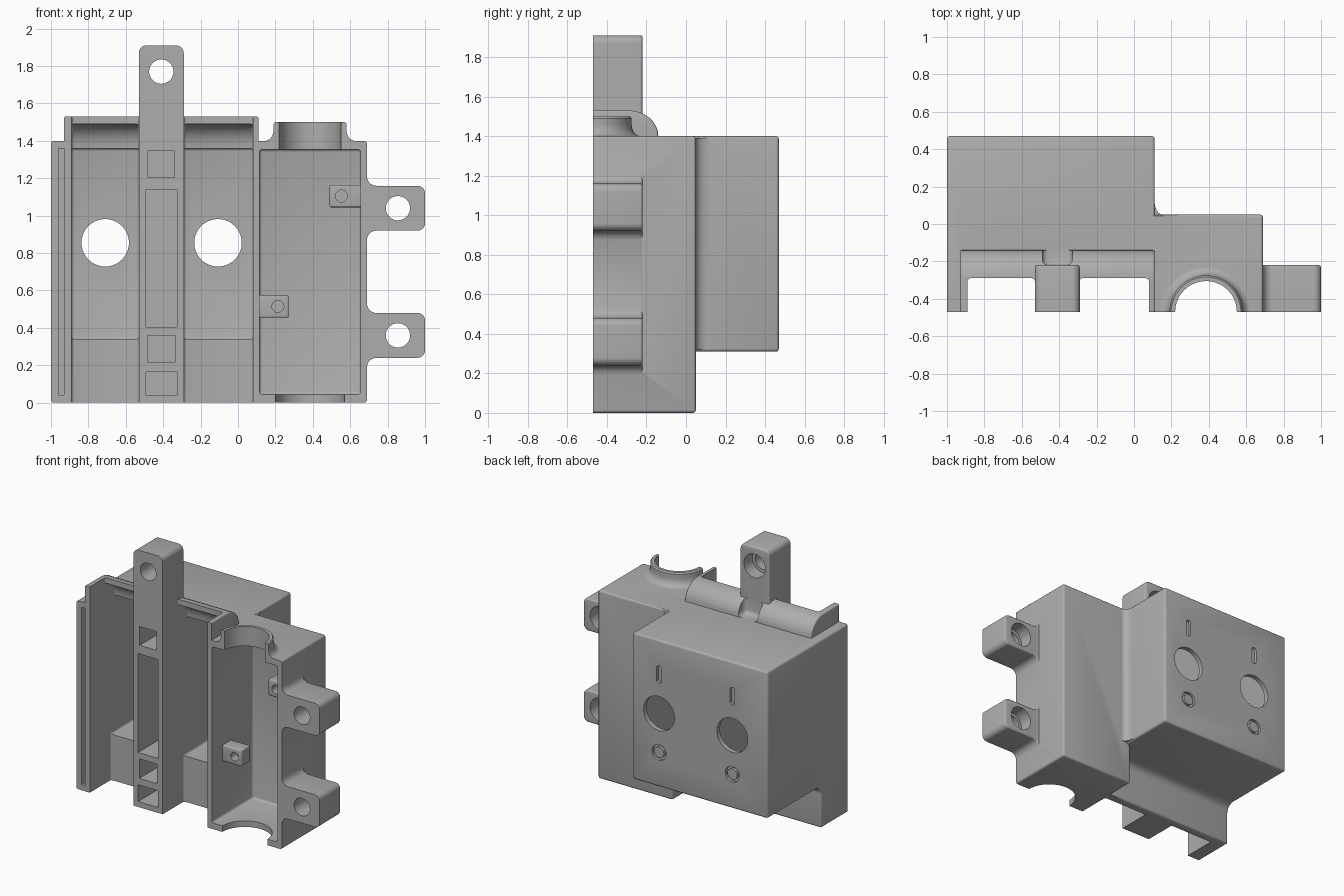
import bpy, bmesh, math
from mathutils import Vector

if "Cube" in bpy.data.objects:
    bpy.data.objects.remove(bpy.data.objects["Cube"])

grey = bpy.data.materials.new("matte grey")
grey.use_nodes = True
tone = (0.42, 0.42, 0.42, 1)
grey.diffuse_color = tone
grey.node_tree.nodes["Principled BSDF"].inputs["Base Color"].default_value = tone

FRONT, BACK, TOP = -0.47, 0.47, 1.4
OUT = -0.7            # cutters start in front of the open face
LUG_BACK = -0.22


def finish(name, bm):
    bmesh.ops.recalc_face_normals(bm, faces=bm.faces[:])
    mesh = bpy.data.meshes.new(name)
    bm.to_mesh(mesh)
    bm.free()
    mesh.materials.append(grey)
    ob = bpy.data.objects.new(name, mesh)
    bpy.context.scene.collection.objects.link(ob)
    return ob


def prism(name, axis, points, lo, hi, r=0.0):
    """Extrude an outline along an axis, rounding sharp edges off the front plane."""
    place = {"x": lambda a, b, h: (h, a, b),
             "y": lambda a, b, h: (a, h, b),
             "z": lambda a, b, h: (a, b, h)}[axis]
    bm = bmesh.new()
    n = len(points)
    low = [bm.verts.new(place(a, b, lo)) for a, b in points]
    high = [bm.verts.new(place(a, b, hi)) for a, b in points]
    bm.faces.new(low)
    bm.faces.new(high)
    for i in range(n):
        j = (i + 1) % n
        bm.faces.new((low[i], low[j], high[j], high[i]))
    bmesh.ops.recalc_face_normals(bm, faces=bm.faces[:])
    if r:
        sharp = [e for e in bm.edges
                 if e.calc_face_angle_signed() > math.radians(35)
                 and not all(abs(v.co.y - FRONT) < 1e-4 for v in e.verts)]
        bmesh.ops.bevel(bm, geom=sharp, offset=r, segments=3, profile=0.5,
                        affect="EDGES", clamp_overlap=False)
    return finish(name, bm)


def box(name, x0, x1, y0, y1, z0, z1, r=0.0):
    return prism(name, "x", [(y0, z0), (y1, z0), (y1, z1), (y0, z1)], x0, x1, r)


def arc(cx, cy, rx, ry, start, end, n=8):
    angles = [math.radians(start + (end - start) * i / n) for i in range(n + 1)]
    return [(cx + rx * math.cos(t), cy + ry * math.sin(t)) for t in angles]


def disc(name, axis, a, b, r, lo, hi):
    return prism(name, axis, arc(a, b, r, r, 0, 360, 40)[:-1], lo, hi)


def boolean(target, tool, operation):
    mod = target.modifiers.new("join", "BOOLEAN")
    mod.operation, mod.solver, mod.object = operation, "EXACT", tool
    bpy.context.view_layer.objects.active = target
    bpy.ops.object.modifier_apply(modifier=mod.name)
    bpy.data.objects.remove(tool)


def add(tool):
    boolean(housing, tool, "UNION")


def cut(tool, target=None):
    boolean(target or housing, tool, "DIFFERENCE")


# Deep left half of the shell, stepped in at the bottom
step = arc(-0.10, 0.25, 0.06, 0.06, 180, 90)
housing = prism("housing", "x", [(FRONT, 0), (-0.16, 0)] + step +
                [(BACK, 0.31), (BACK, TOP), (FRONT, TOP)], -1, 0.11, 0.015)

# Shallow right half and the fillet where it meets the deep half
add(box("shallow_half", 0.075, 0.69, FRONT, 0.05, 0, TOP, 0.015))
add(prism("corner_fillet", "z", [(0.09, 0.03), (0.155, 0.03)] +
          arc(0.155, 0.12, 0.045, 0.07, 270, 180) + [(0.09, 0.12)], 0.32, 1.39))

# Rounded hood over the top opening, notched behind the mounting bar
hood = prism("hood", "x", [(FRONT, 1.3), (FRONT, 1.53)] +
             arc(-0.29, TOP, 0.15, 0.13, 90, 0) + [(-0.14, 1.3)], -0.93, 0.11, 0.01)
cut(box("notch", -0.49, -0.33, LUG_BACK, 0, TOP, 1.7, 0.03), hood)
add(hood)

# Mounting bar
bar_top = arc(-0.33, 1.87, 0.04, 0.04, 0, 90) + arc(-0.49, 1.87, 0.04, 0.04, 90, 180)
add(prism("mounting_bar", "y", [(-0.53, 0), (-0.29, 0)] + bar_top, FRONT, LUG_BACK, 0.012))

# Side lugs with flared roots
lug_heights = (0.36, 1.04)
for z in lug_heights:
    lo, hi = z - 0.12, z + 0.12
    outline = [(0.6, lo - 0.05)] + arc(0.74, lo - 0.05, 0.05, 0.05, 180, 90)
    outline += arc(0.96, lo + 0.04, 0.04, 0.04, 270, 360)
    outline += arc(0.96, hi - 0.04, 0.04, 0.04, 0, 90)
    outline += arc(0.74, hi + 0.05, 0.05, 0.05, 270, 180) + [(0.6, hi + 0.05)]
    add(prism("lug", "y", outline, FRONT, LUG_BACK, 0.012))

# Half-round flared collar on top of the shallow half
bm = bmesh.new()
profile = [(0.14, 1.37), (0.24, 1.37)] + arc(0.24, 1.46, 0.045, 0.06, 270, 180) \
    + [(0.195, 1.49), (0.187, 1.5), (0.14, 1.5)]
ring = [bm.verts.new((0.385 + r, FRONT, z)) for r, z in profile]
edges = [bm.edges.new((ring[i - 1], v)) for i, v in enumerate(ring)]
bmesh.ops.spin(bm, geom=ring + edges, cent=Vector((0.385, FRONT, 0)), axis=(0, 0, 1),
               dvec=(0, 0, 0), angle=2 * math.pi, steps=48)
bmesh.ops.remove_doubles(bm, verts=bm.verts[:], dist=1e-4)
collar = finish("collar", bm)
cut(box("front_half", 0, 0.8, -1, FRONT, 1.2, 1.7), collar)
add(collar)

# Two deep compartments, open at front, top and bottom
cavity = [(OUT, -0.2), (-0.22, -0.2), (-0.22, 0.34), (0.435, 0.34), (0.435, 1.36)] \
    + arc(-0.29, 1.36, 0.11, 0.13, 0, 90) + [(-0.29, 1.7), (OUT, 1.7)]
for x0, x1 in ((-0.89, -0.53), (-0.29, 0.08)):
    cut(prism("deep_cavity", "x", cavity, x0, x1, 0.015))

# Shallow compartment with its round top and bottom openings
cut(box("shallow_cavity", 0.115, 0.655, OUT, 0.01, 0.045, 1.355, 0.015))
cut(disc("top_opening", "z", 0.385, FRONT, 0.165, 1.2, 1.7))
cut(disc("bottom_opening", "z", 0.385, FRONT, 0.185, -0.2, 0.2))

# Pockets in the bar and the long slot in the side wall
for half, z0, z1 in ((0.07, 1.205, 1.345), (0.083, 0.405, 1.14),
                     (0.073, 0.215, 0.36), (0.083, 0.04, 0.165)):
    cut(box("pocket", -0.41 - half, -0.41 + half, OUT, -0.23, z0, z1))
cut(box("wall_slot", -0.96, -0.93, OUT, -0.35, 0.04, 1.36))

# Counterbored screw holes
for x, z in [(-0.41, 1.77)] + [(0.855, z) for z in lug_heights]:
    cut(disc("screw_hole", "y", x, z, 0.065, OUT, 0))
    cut(disc("counterbore", "y", x, z, 0.088, -0.32, -0.1))

# Rear windows with a shallow slot above and a ring groove below
for x in (-0.71, -0.107):
    cut(disc("window", "y", x, 0.855, 0.127, 0.3, 0.6))
    slot = arc(x, 1.19, 0.02, 0.02, 0, 180) + arc(x, 1.1, 0.02, 0.02, 180, 360)
    cut(prism("rear_slot", "y", slot, 0.45, 0.6))
    cut(disc("ring_groove", "y", x, 0.565, 0.058, 0.45, 0.6))
    add(disc("ring_core", "y", x, 0.565, 0.04, 0.44, BACK))

# Small screw tabs on the walls of the shallow compartment
tabs = []
for name, x0, x1, hole, z in (("left_tab", 0.49, 0.67, 0.553, 1.105),
                              ("right_tab", 0.1, 0.27, 0.213, 0.515)):
    tab = box(name, x0, x1, -0.345, -0.24, z - 0.06, z + 0.06, 0.008)
    cut(disc("tab_hole", "y", hole, z, 0.032, -0.5, -0.28), tab)
    tabs.append(tab)

# Smooth the rounded edges
bpy.ops.object.select_all(action="DESELECT")
for ob in [housing] + tabs:
    ob.select_set(True)
bpy.context.view_layer.objects.active = housing
bpy.ops.object.shade_smooth_by_angle(angle=math.radians(32))
